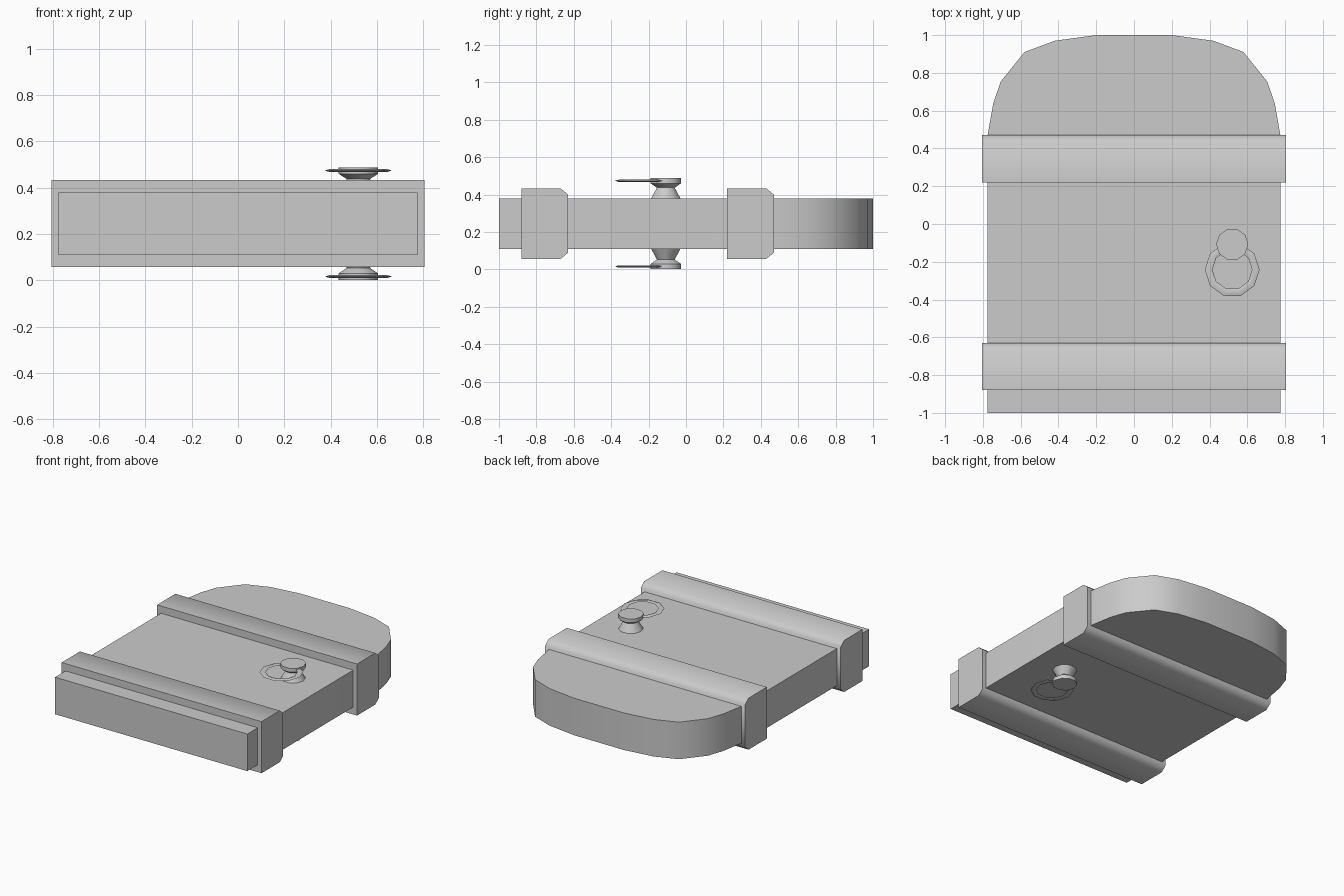
import bpy
import math
from mathutils import Matrix, Vector

cube = bpy.data.objects.get("Cube")
if cube:
    bpy.data.objects.remove(cube, do_unlink=True)

grey = bpy.data.materials.new("plain_grey")
grey.use_nodes = True
grey.diffuse_color = (0.6, 0.6, 0.6, 1)
grey.node_tree.nodes["Principled BSDF"].inputs["Base Color"].default_value = (0.6, 0.6, 0.6, 1)

MID = 0.245  # height of the slab's middle plane


def make(name, verts, faces, angle):
    mesh = bpy.data.meshes.new(name)
    mesh.from_pydata(verts, [], faces)
    mesh.materials.append(grey)
    obj = bpy.data.objects.new(name, mesh)
    bpy.context.collection.objects.link(obj)
    bpy.ops.object.select_all(action="DESELECT")
    obj.select_set(True)
    bpy.context.view_layer.objects.active = obj
    bpy.ops.object.mode_set(mode="EDIT")
    bpy.ops.mesh.select_all(action="SELECT")
    bpy.ops.mesh.normals_make_consistent(inside=False)
    bpy.ops.object.mode_set(mode="OBJECT")
    bpy.ops.object.shade_smooth_by_angle(angle=math.radians(angle))
    return obj


def prism(name, outline, place, low, high, angle):
    """Extrude a closed outline; place maps (u, v, depth) to a point."""
    n = len(outline)
    verts = [place(u, v, d) for d in (low, high) for u, v in outline]
    faces = [(i, (i + 1) % n, (i + 1) % n + n, i + n) for i in range(n)]
    faces += [tuple(range(n)), tuple(range(n, 2 * n))]
    return make(name, verts, faces, angle)


def lathe(name, profile, centre, flip, closed=False, sides=10):
    """Revolve (radius, height) points around a vertical axis."""
    n = len(profile)
    verts = []
    for k in range(sides):
        turn = Matrix.Rotation(math.tau * k / sides, 3, "Z")
        for r, z in profile:
            p = turn @ Vector((r, 0, 0))
            verts.append((centre[0] + p.x, centre[1] + p.y, MID + flip * z))
    faces = []
    for k in range(sides):
        a, b = k * n, (k + 1) % sides * n
        for i in range(n if closed else n - 1):
            j = (i + 1) % n
            faces.append((a + i, b + i, b + j, a + j))
    if not closed:
        faces += [tuple(k * n + e for k in range(sides)) for e in (0, n - 1)]
    return make(name, verts, faces, 40)


# Door slab with a rounded head
half = [(0.775, -1), (0.775, 0.47), (0.745, 0.64), (0.705, 0.755),
        (0.58, 0.91), (0.42, 0.97), (0.2, 1)]
outline = half + [(-x, y) for x, y in reversed(half)]
prism("door_slab", outline, lambda u, v, d: (u, v, d), 0.11, 0.38, 35)

# Cross bands, bevelled along their rear edges
for name, y in (("lower_band", -0.88), ("upper_band", 0.22)):
    section = [(y, 0.057), (y + 0.21, 0.057), (y + 0.25, 0.09),
               (y + 0.25, 0.4), (y + 0.21, 0.433), (y, 0.433)]
    prism(name, section, lambda u, v, d: (d, u, v), -0.806, 0.806, 60)

# Knob and pull ring on each face
for side, flip in (("upper", 1), ("under", -1)):
    lathe(side + "_knob", [(0.085, 0.13), (0.05, 0.192), (0.085, 0.215), (0.085, 0.243)],
          (0.52, -0.108), flip)
    lathe(side + "_pull_ring", [(0.145, 0.229), (0.125, 0.235), (0.105, 0.229), (0.125, 0.223)],
          (0.52, -0.242), flip, closed=True)
